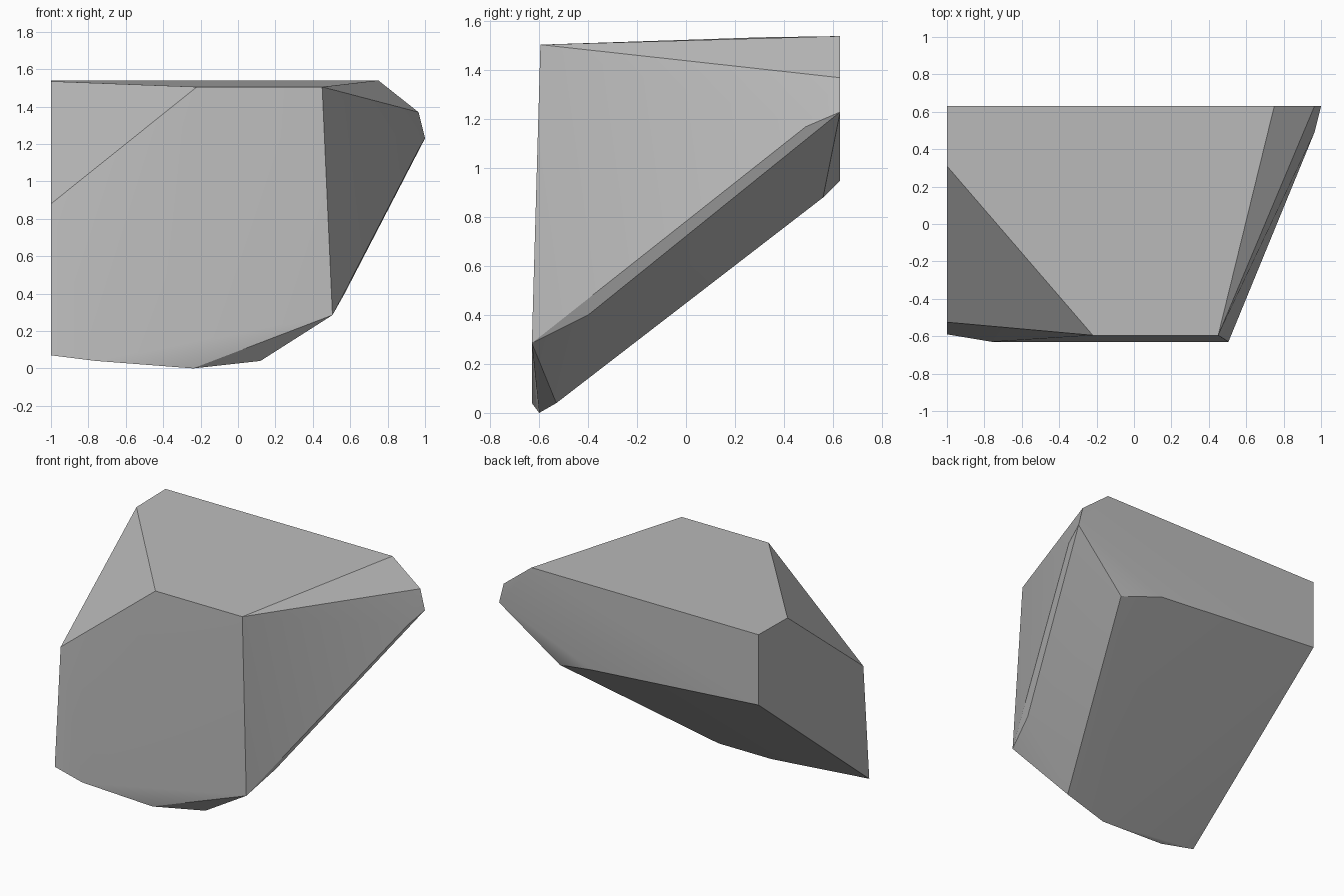
import bpy, bmesh
from math import radians

cube = bpy.data.objects.get("Cube")
if cube:
    bpy.data.objects.remove(cube, do_unlink=True)

# Plain stone colour
stone = bpy.data.materials.new("stone_grey")
stone.use_nodes = True
colour = (0.5, 0.5, 0.5, 1)
stone.diffuse_color = colour
stone.node_tree.nodes["Principled BSDF"].inputs["Base Color"].default_value = colour

# Corner points of the chipped boulder, grouped by region
top = [(-1, .63, 1.54), (.75, .63, 1.54), (.45, -.595, 1.505),
       (-.22, -.595, 1.505), (-1, .31, 1.535)]
cut_side = [(-1, -.525, .88), (-1, -.59, .07), (-1, .63, 1.05)]
back_rim = [(.965, .63, 1.37), (1, .63, 1.23), (.29, .63, .95), (.58, .56, .88)]
ridge = [(.965, .49, 1.17), (.57, -.4, .4), (.505, -.63, .285)]
foot = [(.12, -.53, .04), (-.24, -.6, 0), (-.76, -.63, .04)]

# Wrap the corners in a convex shell and merge nearly flat facets
bm = bmesh.new()
for corner in top + cut_side + back_rim + ridge + foot:
    bm.verts.new(corner)
bmesh.ops.convex_hull(bm, input=bm.verts[:])
bmesh.ops.dissolve_limit(bm, angle_limit=radians(1), verts=bm.verts[:], edges=bm.edges[:])
bmesh.ops.recalc_face_normals(bm, faces=bm.faces[:])
mesh = bpy.data.meshes.new("boulder")
bm.to_mesh(mesh)
bm.free()
mesh.materials.append(stone)
boulder = bpy.data.objects.new("boulder", mesh)
bpy.context.collection.objects.link(boulder)

# Soft shading over shallow facets, crisp at the main breaks
bpy.ops.object.select_all(action='DESELECT')
boulder.select_set(True)
bpy.context.view_layer.objects.active = boulder
bpy.ops.object.shade_smooth_by_angle(angle=radians(30))
